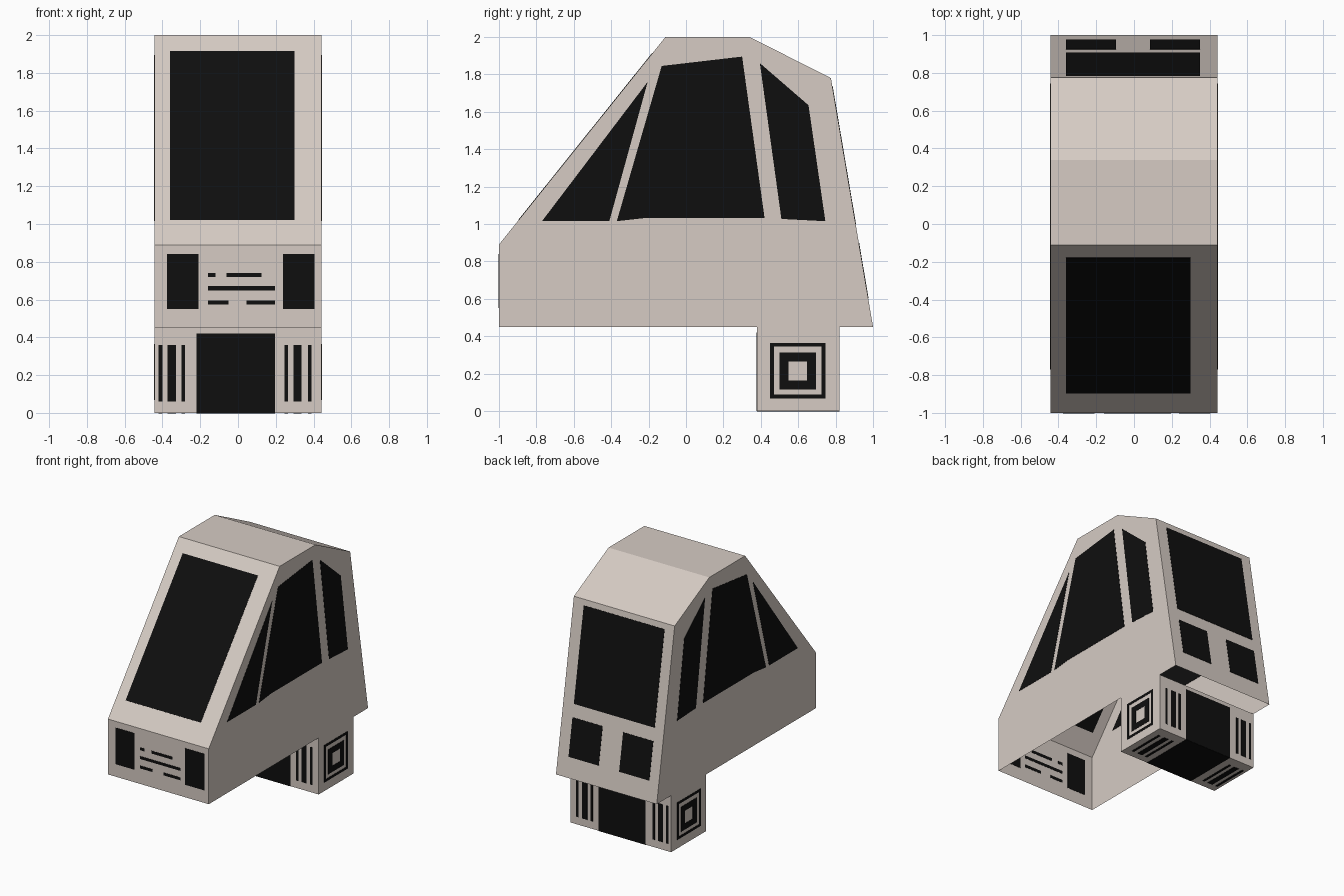
import bpy, bmesh
from mathutils import Vector

if "Cube" in bpy.data.objects:
    bpy.data.objects.remove(bpy.data.objects["Cube"])


def material(name, rgb):
    m = bpy.data.materials.new(name)
    m.diffuse_color = (*rgb, 1)
    m.use_nodes = True
    m.node_tree.nodes["Principled BSDF"].inputs["Base Color"].default_value = m.diffuse_color
    return m


BEIGE = material("beige paint", (0.67, 0.60, 0.55))
BLACK = material("black glass", (0.0045, 0.0045, 0.0045))
W = 0.443    # half width
T = 0.002    # plate half thickness


def finish(name, bm, mat):
    bmesh.ops.recalc_face_normals(bm, faces=bm.faces)
    me = bpy.data.meshes.new(name)
    bm.to_mesh(me)
    bm.free()
    me.materials.append(mat)
    ob = bpy.data.objects.new(name, me)
    bpy.context.collection.objects.link(ob)
    return ob


def shell(name, profile, open_edges):
    """Side profile (y, z) spanned across the width; the listed edges stay open."""
    bm = bmesh.new()
    a, b = [[bm.verts.new((s * W, y, z)) for y, z in profile] for s in (-1, 1)]
    bm.faces.new(a)
    bm.faces.new(b)
    n = len(profile)
    for i in range(n):
        j = (i + 1) % n
        if i not in open_edges:
            bm.faces.new((a[i], a[j], b[j], b[i]))
    return finish(name, bm, BEIGE)


def plates(name, polys, place, normal):
    """Thin plates straddling a surface, so they show on both of its sides."""
    bm = bmesh.new()
    off = Vector(normal).normalized() * T
    for poly in polys:
        pts = [Vector(place(u, v)) for u, v in poly]
        lo = [bm.verts.new(p - off) for p in pts]
        hi = [bm.verts.new(p + off) for p in pts]
        bm.faces.new(lo)
        bm.faces.new(hi)
        for i in range(len(pts)):
            j = (i + 1) % len(pts)
            bm.faces.new((lo[i], lo[j], hi[j], hi[i]))
    return finish(name, bm, BLACK)


def rect(u0, u1, v0, v1):
    return [(u0, v0), (u1, v0), (u1, v1), (u0, v1)]


def ring(u0, u1, v0, v1, t):
    return [rect(u0, u1, v0, v0 + t), rect(u0, u1, v1 - t, v1),
            rect(u0, u0 + t, v0 + t, v1 - t), rect(u1 - t, u1, v0 + t, v1 - t)]


# Cab body, open underneath, and the wheel box below its rear
shell("cab_body", [(-1, .45), (-1, .89), (-.11, 2), (.34, 2), (.775, 1.78), (1, .45)], {5})
shell("wheel_box", [(.38, .45), (.38, 0), (.82, 0), (.82, .45)], {3})

# Windscreen on the sloped front
plates("windscreen", [rect(-.36, .30, 1.02, 1.915)],
       lambda x, z: (x, -1 + (z - .89) * .89 / 1.11, z), (0, -1.11, .89))

# Rear window and tail lamps on the sloped back
back = lambda x, z: (x, .775 + (1.78 - z) * .225 / 1.33, z)
plates("rear_window", [rect(-.36, .35, 1.0, 1.735)], back, (0, 1.33, .225))
plates("tail_lamps", [rect(-.36, -.095, .605, .90), rect(.085, .35, .605, .90)],
       back, (0, 1.33, .225))

# Headlamps and grille slots on the nose
nose = lambda x, z: (x, -1, z)
plates("headlamps", [rect(-.375, -.21, .55, .84), rect(.237, .405, .55, .84)], nose, (0, 1, 0))
slots = [(-.16, -.12, .73), (-.06, .125, .73), (-.16, .195, .66),
         (-.16, -.05, .585), (.045, .195, .585)]
plates("grille_slots", [rect(a, b, z - .011, z + .011) for a, b, z in slots], nose, (0, 1, 0))

# Side windows and wheel squares, the same on both sides
side_windows = [
    [(-.77, 1.015), (-.41, 1.015), (-.205, 1.76)],
    [(-.37, 1.015), (-.22, 1.032), (.42, 1.032), (.30, 1.895), (-.13, 1.845)],
    [(.51, 1.027), (.745, 1.015), (.655, 1.635), (.395, 1.86)],
]
wheel = ring(.45, .745, .068, .365, .02) + ring(.50, .695, .115, .312, .048)
for s, label in ((-1, "left"), (1, "right")):
    side = lambda y, z: (s * W, y, z)
    plates(label + "_side_windows", side_windows, side, (1, 0, 0))
    plates(label + "_wheel_square", wheel, side, (1, 0, 0))

# Dark centre band and slats wrapped round the front, back and underside of the box
slats = [(-.42, -.40), (-.372, -.328), (-.30, -.28), (.245, .265), (.293, .337), (.37, .39)]
band = [rect(-.22, .195, 0, .42)] + [rect(a, b, .06, .36) for a, b in slats]
plates("box_front_bands", band, lambda x, v: (x, .38, v), (0, 1, 0))
plates("box_back_bands", band, lambda x, v: (x, .82, v), (0, 1, 0))
under = [rect(-.22, .195, 0, .44)] + band[1:]
plates("box_under_bands", under, lambda x, v: (x, .38 + v, 0), (0, 0, 1))
